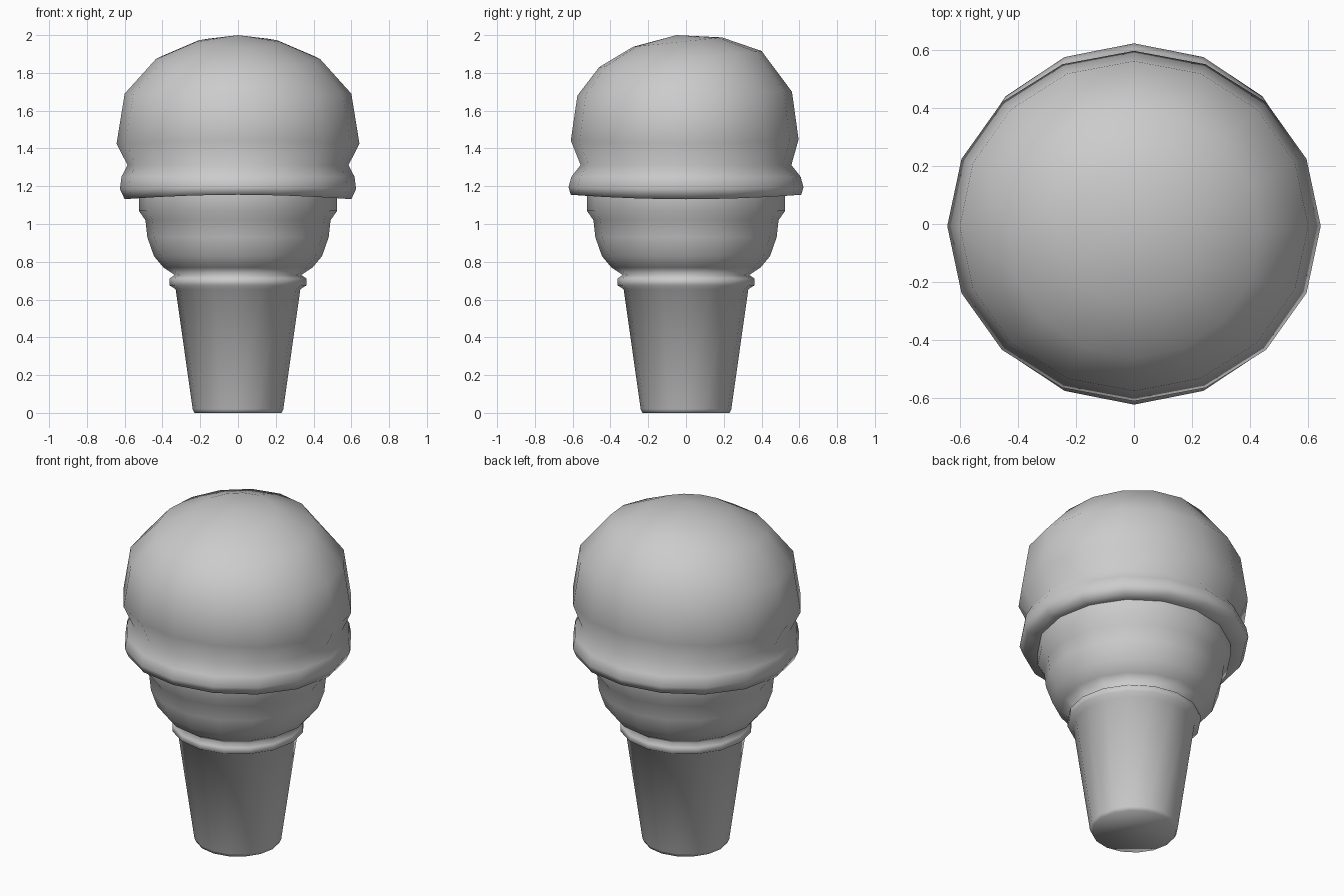
import bpy, bmesh, math

if "Cube" in bpy.data.objects:
    bpy.data.objects.remove(bpy.data.objects["Cube"])

SIDES = 16


def lathe(name, rings, cap_top=None, cap_bottom=False):
    """Rings bottom to top: (rx, ry, z, y centre, tilt in y, wave)."""
    bm = bmesh.new()
    loops = []
    for rx, ry, z, cy, tilt, wave in rings:
        loop = []
        for i in range(SIDES):
            a = 2 * math.pi * i / SIDES
            y = ry * math.sin(a)
            loop.append(bm.verts.new((rx * math.cos(a), cy + y,
                                      z + tilt * y - wave * math.cos(2 * a))))
        loops.append(loop)
    for lo, hi in zip(loops, loops[1:]):
        for i in range(SIDES):
            j = (i + 1) % SIDES
            bm.faces.new((lo[i], lo[j], hi[j], hi[i]))
    if cap_bottom:
        bm.faces.new(loops[0][::-1])
    if cap_top:
        pole = bm.verts.new(cap_top)
        for i in range(SIDES):
            bm.faces.new((loops[-1][i], loops[-1][(i + 1) % SIDES], pole))
    for f in bm.faces:
        f.smooth = True
    mesh = bpy.data.meshes.new(name)
    bm.to_mesh(mesh)
    bm.free()
    obj = bpy.data.objects.new(name, mesh)
    bpy.context.collection.objects.link(obj)
    return obj


# wafer cone: tapered grip, collar, and stepped cup
profile = [(0.23, 0), (0.24, 0.02), (0.33, 0.655), (0.362, 0.675),
           (0.362, 0.712), (0.335, 0.73), (0.395, 0.77), (0.445, 0.83),
           (0.48, 0.93), (0.49, 1.02), (0.525, 1.07), (0.525, 1.16)]
lathe("wafer_cone", [(r, r, z, 0, 0, 0) for r, z in profile], cap_bottom=True)

# ice cream scoop: drooping skirt below a slightly tilted dome
lathe("ice_cream_scoop", [
    (0.50, 0.50, 1.155, 0, 0, 0),
    (0.60, 0.61, 1.143, 0, 0, 0.012),
    (0.625, 0.622, 1.19, 0, 0, 0.005),
    (0.617, 0.607, 1.25, 0, 0, 0),
    (0.585, 0.558, 1.312, 0, 0, 0),
    (0.643, 0.603, 1.435, -0.007, 0.005, 0.01),
    (0.60, 0.568, 1.69, -0.007, 0.018, 0),
    (0.435, 0.43, 1.873, -0.03, 0.10, 0),
    (0.225, 0.235, 1.963, -0.045, 0.106, 0),
], cap_top=(0, -0.05, 2.0))
